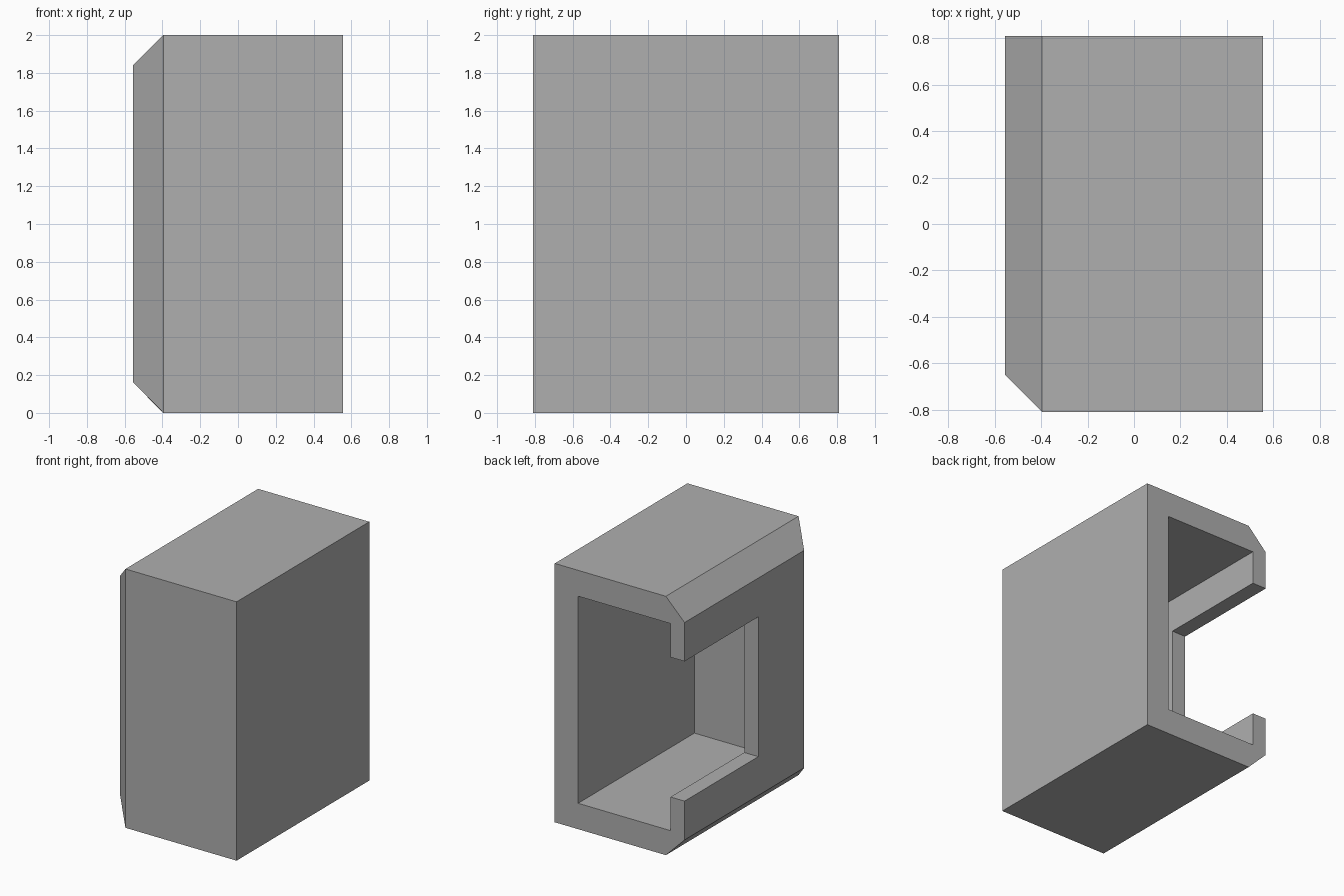
import bpy
import bmesh

default = bpy.data.objects.get("Cube")
if default:
    bpy.data.objects.remove(default, do_unlink=True)

X, Y, H = 0.555, 0.81, 2.0   # half width, half depth, height
WALL, LIP, BEVEL = 0.20, 0.12, 0.16

grey = bpy.data.materials.new("plain_grey")
grey.use_nodes = True
colour = (0.43, 0.43, 0.43, 1)
grey.diffuse_color = colour
grey.node_tree.nodes["Principled BSDF"].inputs["Base Color"].default_value = colour


def box(name, low, high):
    """Axis-aligned box between two corners."""
    bm = bmesh.new()
    bmesh.ops.create_cube(bm, size=1)
    for v in bm.verts:
        v.co = [a + (b - a) * (c + 0.5) for a, b, c in zip(low, high, v.co)]
    mesh = bpy.data.meshes.new(name)
    bm.to_mesh(mesh)
    bm.free()
    mesh.materials.append(grey)
    obj = bpy.data.objects.new(name, mesh)
    bpy.context.collection.objects.link(obj)
    return obj


# Housing block, its right side bevelled at the top, bottom and front
housing = box("housing", (-X, -Y, 0), (X, Y, H))
bm = bmesh.new()
bm.from_mesh(housing.data)
edges = [e for e in bm.edges
         if all(v.co.x < 0 for v in e.verts) and any(v.co.y < 0 for v in e.verts)]
bmesh.ops.bevel(bm, geom=edges, offset=BEVEL, segments=1, affect='EDGES')
# Keep the back end flat and the mitred front corners sharp
bmesh.ops.recalc_face_normals(bm, faces=bm.faces)
bm.to_mesh(housing.data)
bm.free()

# Cavity open at the back, and the side slot that leads into it
cutters = [
    box("cavity_cutter", (-X + LIP, -Y + WALL, WALL), (X - WALL, Y + 0.2, H - WALL)),
    box("slot_cutter", (-X - 0.2, -0.09, 0.46), (0, Y + 0.3, H - 0.46)),
]
for cutter in cutters:
    cutter.hide_render = True
    cutter.hide_viewport = True
    cutter.display_type = 'WIRE'
    cut = housing.modifiers.new(cutter.name, 'BOOLEAN')
    cut.operation = 'DIFFERENCE'
    cut.solver = 'EXACT'
    cut.object = cutter
